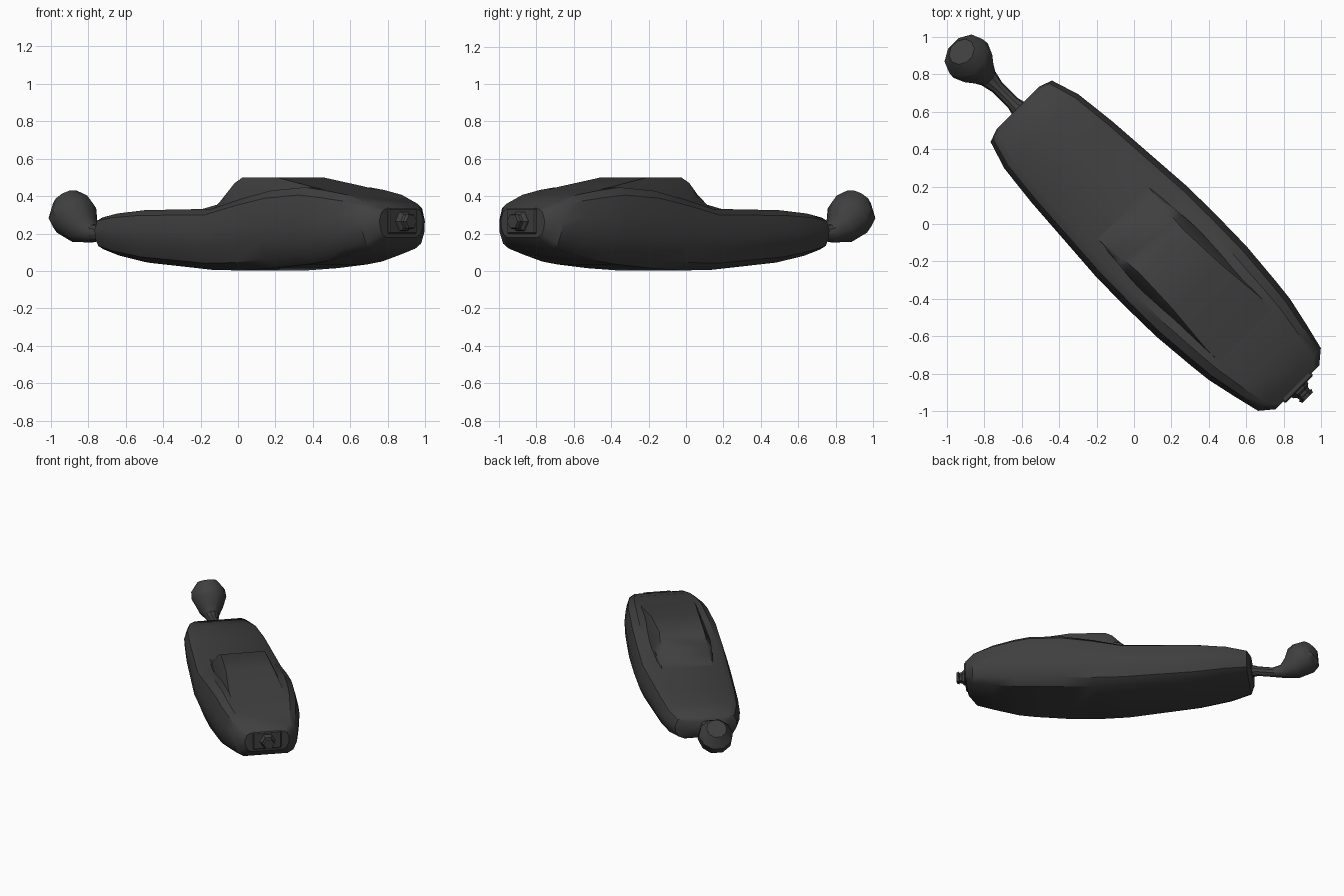
import bpy, bmesh
from math import pi, cos, sin, hypot
from mathutils import Matrix

if "Cube" in bpy.data.objects:
    bpy.data.objects.remove(bpy.data.objects["Cube"])

TURN = Matrix.Rotation(-pi / 4, 4, 'Z')   # local x runs along the body, nose at +x

dark = bpy.data.materials.new("dark_grey")
dark.diffuse_color = (0.05, 0.05, 0.05, 1)
dark.use_nodes = True
dark.node_tree.nodes["Principled BSDF"].inputs["Base Color"].default_value = dark.diffuse_color


def finish(name, bm, angle):
    bmesh.ops.recalc_face_normals(bm, faces=bm.faces)
    bm.transform(TURN)
    mesh = bpy.data.meshes.new(name)
    bm.to_mesh(mesh)
    bm.free()
    mesh.materials.append(dark)
    obj = bpy.data.objects.new(name, mesh)
    bpy.context.collection.objects.link(obj)
    bpy.ops.object.select_all(action='DESELECT')
    obj.select_set(True)
    bpy.context.view_layer.objects.active = obj
    bpy.ops.object.shade_smooth_by_angle(angle=angle)
    return obj


def loft(name, rings, angle=0.6):
    bm = bmesh.new()
    loops = [[bm.verts.new(p) for p in ring] for ring in rings]
    for a, b in zip(loops, loops[1:]):
        n = len(a)
        for i in range(n):
            j = (i + 1) % n
            bm.faces.new((a[i], a[j], b[j], b[i]))
    bm.faces.new(loops[0])
    bm.faces.new(loops[-1])
    return finish(name, bm, angle)


def mirrored(u, half):
    return [(u, v, z) for v, z in half] + [(u, -v, z) for v, z in reversed(half)]


def hull_ring(u, w, top, bottom):
    h = top - bottom
    return mirrored(u, [(w * 0.76, top), (w * 0.91, top - 0.1 * h),
                        (w, bottom + 0.62 * h), (w * 0.985, bottom + 0.36 * h),
                        (w * 0.88, bottom + 0.11 * h), (w * 0.7, bottom)])


def circle(u, z, r, du, dz, sides):
    # ring centred at (u, 0, z), facing along (du, dz)
    length = hypot(du, dz)
    du, dz = du / length, dz / length
    angles = [2 * pi * (i + 0.5) / sides for i in range(sides)]
    return [(u - dz * r * cos(a), r * sin(a), z + du * r * cos(a)) for a in angles]


# Main hull: position, half width, top, bottom
hull = [(-0.878, 0.16, 0.265, 0.15), (-0.852, 0.232, 0.285, 0.115),
        (-0.70, 0.28, 0.307, 0.082), (-0.47, 0.306, 0.325, 0.045),
        (0.06, 0.343, 0.332, 0.005), (0.28, 0.345, 0.385, 0.003),
        (0.51, 0.341, 0.43, 0.015), (0.75, 0.32, 0.447, 0.035),
        (0.87, 0.307, 0.433, 0.05), (1.03, 0.272, 0.407, 0.085),
        (1.175, 0.237, 0.36, 0.12), (1.235, 0.165, 0.33, 0.18)]
loft("hull", [hull_ring(*s) for s in hull])

# Raised top hump: position, half width at base, half width at top, height
hump = [(-0.09, 0.20, 0.195, 0.328), (0.03, 0.205, 0.185, 0.355),
        (0.09, 0.21, 0.175, 0.41), (0.145, 0.215, 0.17, 0.47),
        (0.20, 0.22, 0.165, 0.50), (0.47, 0.23, 0.175, 0.50),
        (0.75, 0.22, 0.20, 0.452), (1.03, 0.19, 0.19, 0.405)]
loft("top_hump", [mirrored(u, [(t, z), (b, min(z - 0.02, 0.385)), (b, 0.25)])
                  for u, b, t, z in hump])

# Rear stalk and upturned bulb: position, height, radius, facing
bulb = [(-0.86, 0.215, 0.05, -1, 0), (-0.92, 0.212, 0.036, -1, 0),
        (-1.03, 0.197, 0.036, -1, 0.05), (-1.10, 0.2, 0.052, -0.95, 0.3),
        (-1.17, 0.225, 0.092, -0.8, 0.6), (-1.235, 0.285, 0.13, -0.65, 0.76),
        (-1.272, 0.328, 0.126, -0.62, 0.78), (-1.302, 0.388, 0.075, -0.6, 0.8)]
loft("rear_bulb", [circle(*s, 10) for s in bulb])

# Nose plate with a small bevel
bm = bmesh.new()
bmesh.ops.create_cube(bm, size=1, matrix=Matrix.Translation((1.232, 0, 0.267))
                      @ Matrix.Diagonal((0.034, 0.212, 0.137, 1)))
bmesh.ops.bevel(bm, geom=bm.edges[:], offset=0.007, segments=1, affect='EDGES')
finish("nose_plate", bm, 0.5)

# Six-sided nose nozzle: position, radius
nozzle = [(1.24, 0.062), (1.262, 0.055), (1.272, 0.042), (1.29, 0.038),
          (1.294, 0.047), (1.312, 0.04)]
loft("nose_nozzle", [circle(u, 0.265, r, 1, 0, 6) for u, r in nozzle], 0.5)
